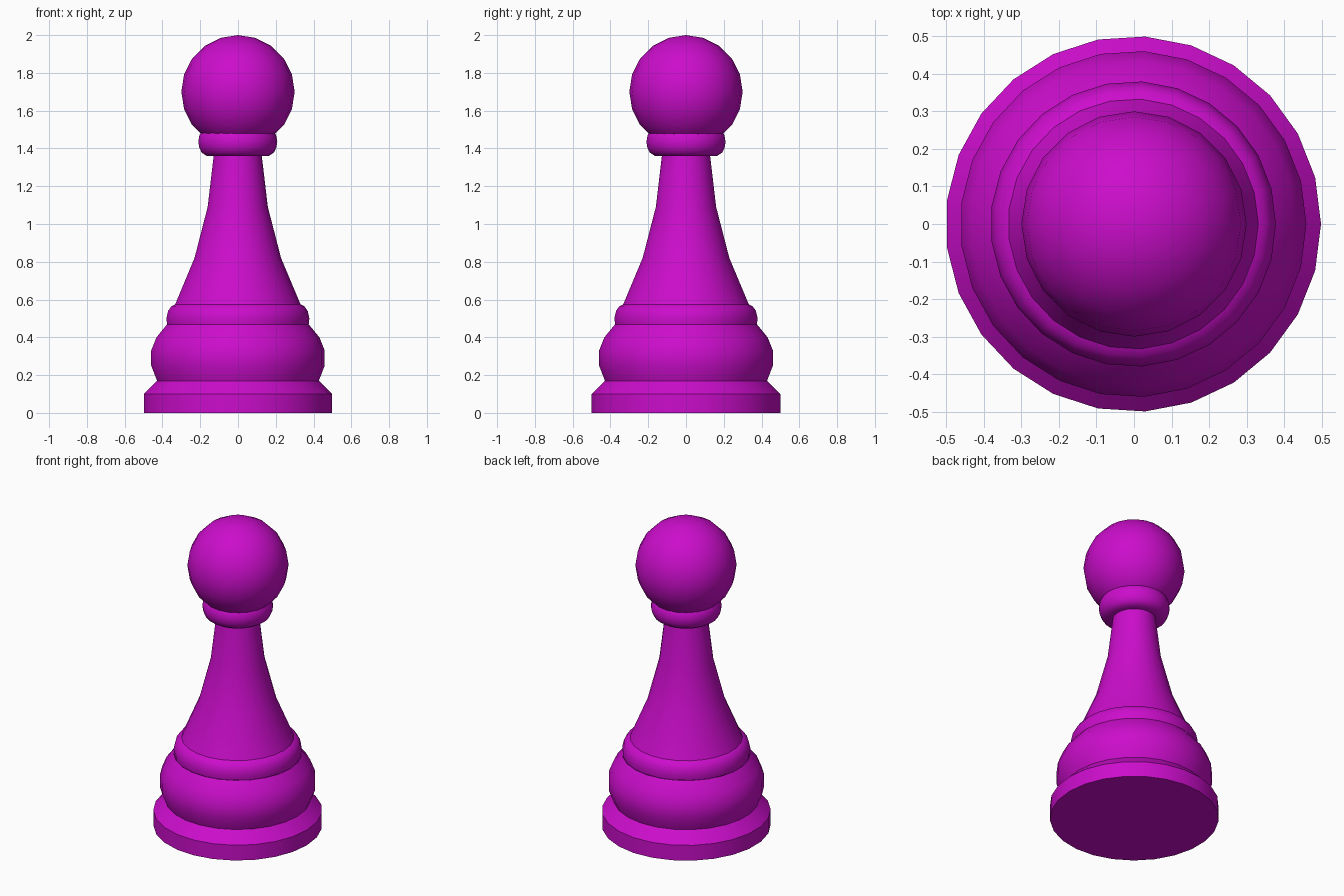
import bpy, bmesh
from math import cos, sin, tau, radians

if "Cube" in bpy.data.objects:
    bpy.data.objects.remove(bpy.data.objects["Cube"])

SIDES = 25
OFFSET_X = -0.002  # centres the odd-sided outline on x = 0

mat = bpy.data.materials.new("magenta")
mat.diffuse_color = (0.6, 0.004, 0.6, 1)
mat.use_nodes = True
mat.node_tree.nodes["Principled BSDF"].inputs["Base Color"].default_value = mat.diffuse_color


def finish(obj):
    obj.data.materials.append(mat)
    bpy.ops.object.select_all(action='DESELECT')
    obj.select_set(True)
    bpy.context.view_layer.objects.active = obj
    bpy.ops.object.shade_smooth_by_angle(angle=radians(40))


def lathe(name, profile, cap_bottom=False):
    """Turn a list of (radius, height) points, bottom to top, about z."""
    bm = bmesh.new()
    rings = [[bm.verts.new((r * cos(tau * i / SIDES) + OFFSET_X,
                            r * sin(tau * i / SIDES), z))
              for i in range(SIDES)] for r, z in profile]
    for low, high in zip(rings, rings[1:]):
        for i in range(SIDES):
            j = (i + 1) % SIDES
            bm.faces.new((low[i], low[j], high[j], high[i]))
    if cap_bottom:
        bm.faces.new(rings[0][::-1])
    mesh = bpy.data.meshes.new(name)
    bm.to_mesh(mesh)
    bm.free()
    obj = bpy.data.objects.new(name, mesh)
    bpy.context.collection.objects.link(obj)
    finish(obj)


# Flat foot with a bevelled top
lathe("foot", [(0.5, 0), (0.5, 0.10), (0.43, 0.17)], cap_bottom=True)
# Rounded bulge above the foot
lathe("bulge", [(0.43, 0.17), (0.461, 0.25), (0.461, 0.33),
                (0.433, 0.40), (0.378, 0.467)])
# Narrow ring under the stem
lathe("lower_ring", [(0.376, 0.467), (0.38, 0.50), (0.371, 0.54),
                     (0.353, 0.565), (0.333, 0.575)])
# Tapering stem
lathe("stem", [(0.333, 0.575), (0.23, 0.82), (0.16, 1.09), (0.128, 1.36)])
# Collar under the head
lathe("collar", [(0.128, 1.36), (0.165, 1.36), (0.192, 1.378), (0.205, 1.405),
                 (0.21, 1.435), (0.204, 1.47), (0.197, 1.481)])

# Round head
bpy.ops.mesh.primitive_uv_sphere_add(segments=20, ring_count=10, radius=0.3,
                                     location=(0, 0, 1.7))
head = bpy.context.object
head.name = "head"
finish(head)
